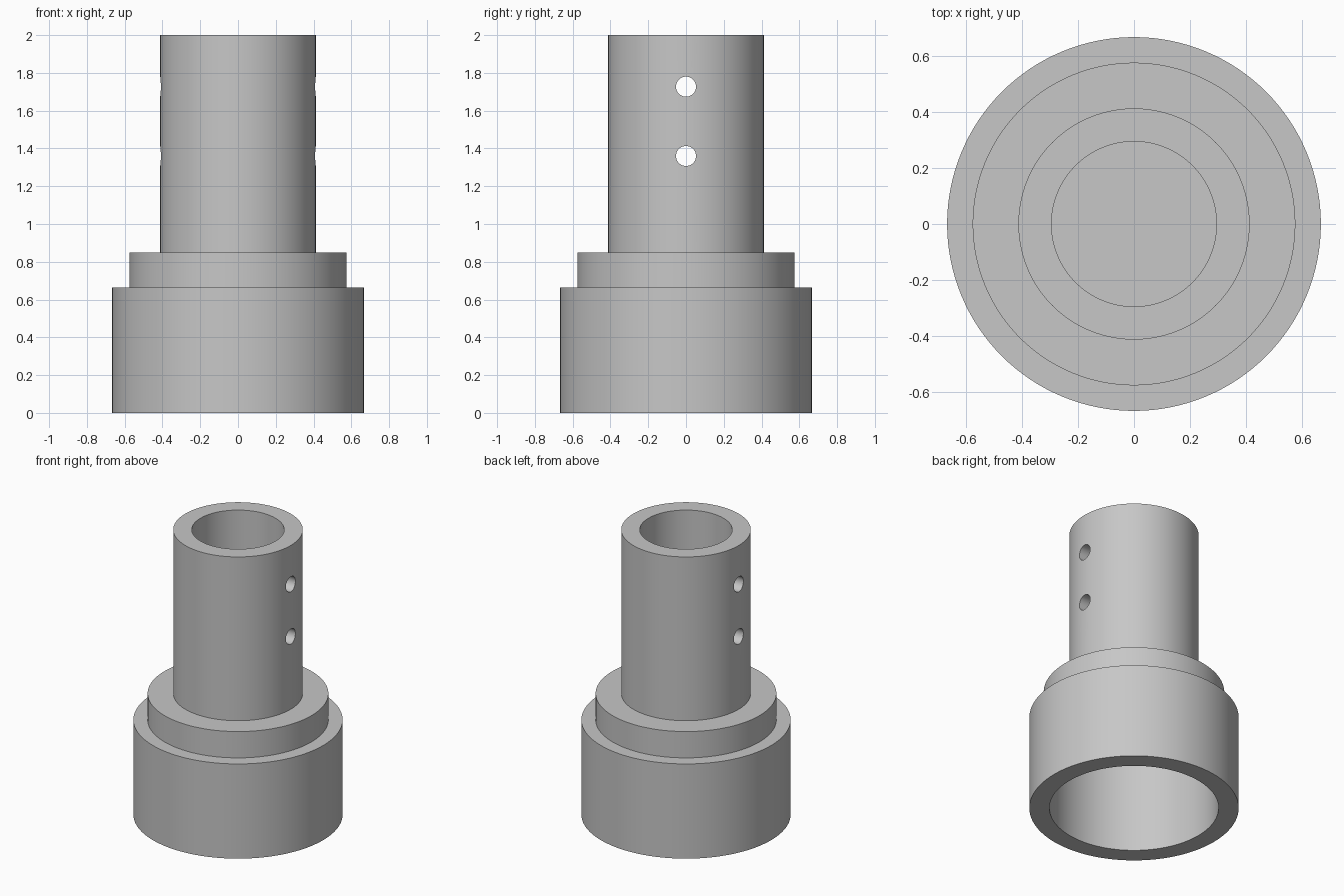
import bpy, bmesh, math
from mathutils import Matrix

if "Cube" in bpy.data.objects:
    bpy.data.objects.remove(bpy.data.objects["Cube"])

SEGMENTS = 128

grey = bpy.data.materials.new("plain_grey")
grey.diffuse_color = (0.57, 0.57, 0.57, 1)
grey.use_nodes = True
grey.node_tree.nodes["Principled BSDF"].inputs["Base Color"].default_value = grey.diffuse_color


def finish(bm, name):
    mesh = bpy.data.meshes.new(name)
    bm.to_mesh(mesh)
    bm.free()
    obj = bpy.data.objects.new(name, mesh)
    bpy.context.collection.objects.link(obj)
    mesh.materials.append(grey)
    return obj


def lathe(name, profile):
    """Spin an (r, z) profile around the z axis into a closed solid."""
    bm = bmesh.new()
    verts = [bm.verts.new((r, 0, z)) for r, z in profile]
    edges = [bm.edges.new(pair) for pair in zip(verts, verts[1:])]
    bmesh.ops.spin(bm, geom=verts + edges, cent=(0, 0, 0), axis=(0, 0, 1),
                   angle=math.tau, steps=SEGMENTS, use_merge=False)
    bmesh.ops.remove_doubles(bm, verts=bm.verts, dist=1e-4)
    bmesh.ops.recalc_face_normals(bm, faces=bm.faces)
    return finish(bm, name)


# Stepped socket: hollow base, solid collar, hollow upper tube
adapter = lathe("stepped_tube_adapter", [
    (0, 0.665), (0.538, 0.665), (0.538, 0), (0.666, 0), (0.666, 0.665),
    (0.575, 0.665), (0.575, 0.85), (0.412, 0.85), (0.412, 2),
    (0.294, 2), (0.294, 0.85), (0, 0.85)])

# Two cross holes through both tube walls, along x
bm = bmesh.new()
for z in (1.36, 1.727):
    bmesh.ops.create_cone(
        bm, cap_ends=True, segments=48, radius1=0.053, radius2=0.053, depth=1.4,
        matrix=Matrix.Translation((0, 0, z)) @ Matrix.Rotation(math.pi / 2, 4, 'Y'))
cutter = finish(bm, "cross_hole_cutter")
cutter.hide_render = True

cut = adapter.modifiers.new("cross_holes", 'BOOLEAN')
cut.operation = 'DIFFERENCE'
cut.solver = 'EXACT'
cut.object = cutter
bpy.context.view_layer.objects.active = adapter
adapter.select_set(True)
bpy.ops.object.modifier_apply(modifier=cut.name)
bpy.data.objects.remove(cutter)

# Smooth walls, crisp rims
bpy.ops.object.shade_smooth_by_angle(angle=math.radians(30))
